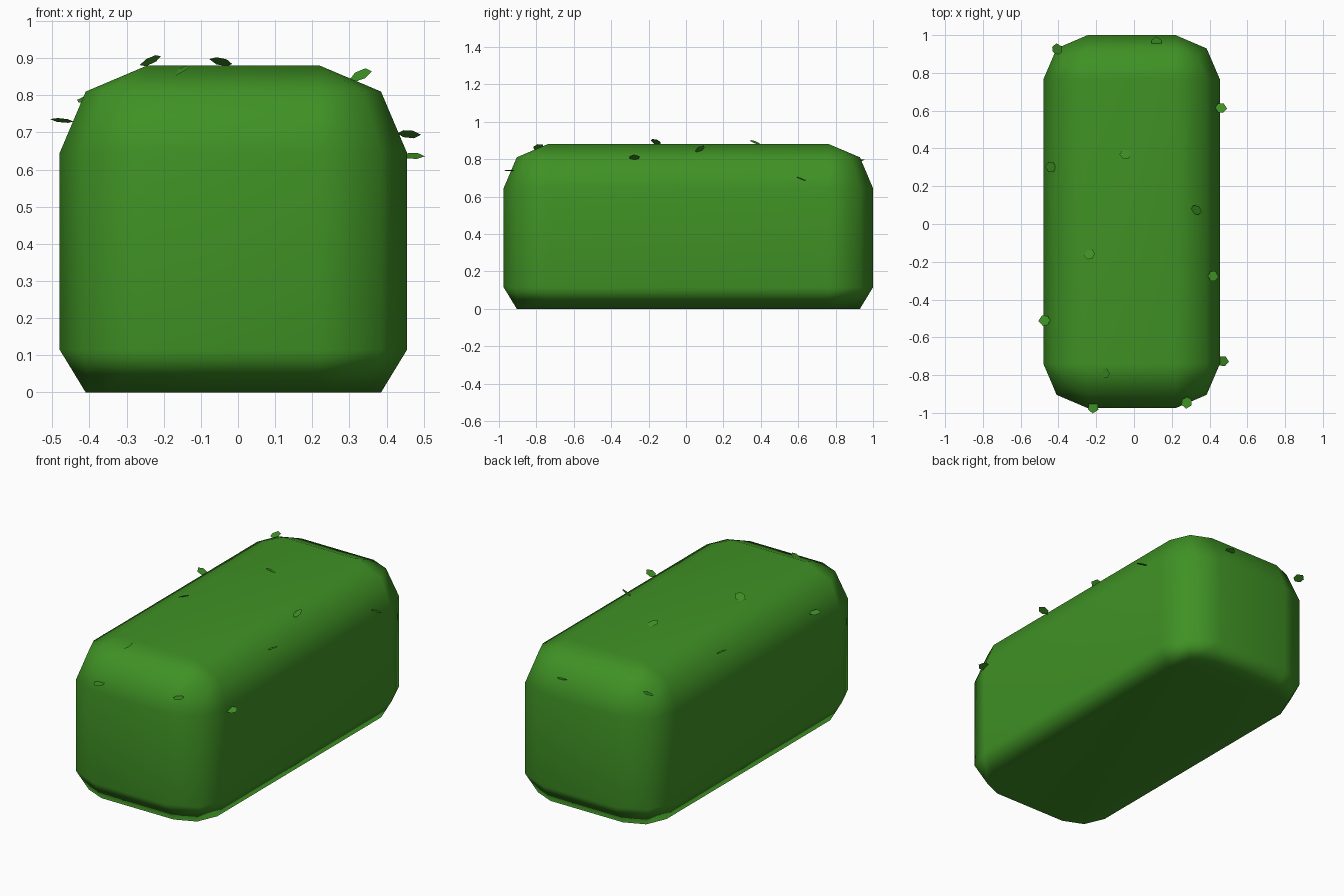
import bpy, bmesh
from mathutils import Vector

cube = bpy.data.objects.get("Cube")
if cube:
    bpy.data.objects.remove(cube, do_unlink=True)


def make_material(name, colour):
    mat = bpy.data.materials.new(name)
    mat.use_nodes = True
    mat.diffuse_color = colour
    mat.node_tree.nodes["Principled BSDF"].inputs["Base Color"].default_value = colour
    return mat


hedge_green = make_material("hedge_green", (0.05, 0.285, 0.018, 1))


def finish(name, bm):
    mesh = bpy.data.meshes.new(name)
    bm.to_mesh(mesh)
    bm.free()
    mesh.materials.append(hedge_green)
    obj = bpy.data.objects.new(name, mesh)
    bpy.context.collection.objects.link(obj)
    return obj


# Clipped hedge: stacked outlines with rounded corners
CX, CY, HALF_X, HALF_Y = -0.0125, 0.0125, 0.4675, 0.9875


def ring(bm, z, inset, radius):
    hx, hy = HALF_X - inset, HALF_Y - inset
    corner = [(0, radius), (0.3 * radius, 0.3 * radius), (radius, 0)]
    verts = []
    for sx, sy in ((1, 1), (-1, 1), (-1, -1), (1, -1)):
        pts = corner if sx == sy else corner[::-1]
        for dx, dy in pts:
            verts.append(bm.verts.new((CX + sx * (hx - dx), CY + sy * (hy - dy), z)))
    return verts


bm = bmesh.new()
levels = [(0, 0.07, 0.165), (0.115, 0, 0.235), (0.645, 0, 0.235),
          (0.81, 0.07, 0.165), (0.88, 0.235, 0)]
rings = [ring(bm, *level) for level in levels]
for low, high in zip(rings, rings[1:]):
    for i in range(len(low)):
        j = (i + 1) % len(low)
        bm.faces.new((low[i], low[j], high[j], high[i]))
bm.faces.new(rings[0][::-1])
bm.faces.new(rings[-1])
bmesh.ops.remove_doubles(bm, verts=bm.verts, dist=0.0001)
bmesh.ops.recalc_face_normals(bm, faces=bm.faces)
for face in bm.faces:
    face.smooth = True
hedge = finish("hedge_body", bm)
hedge.modifiers.new("even_shading", "WEIGHTED_NORMAL")

# Stray leaves: position, then the way each one faces
LEAVES = [
    ((-0.405, 0.925, 0.79), (0.2, 0.3, -1)),
    ((0.12, 0.96, 0.75), (0, 0.2, -1)),
    ((0.46, 0.615, 0.695), (0.1, 0.4, 1)),
    ((-0.44, 0.3, 0.805), (0.45, 0, 0.9)),
    ((-0.045, 0.37, 0.89), (-0.2, -0.35, -0.9)),
    ((0.33, 0.075, 0.855), (-0.4, -0.45, 0.8)),
    ((-0.235, -0.16, 0.893), (0.4, -0.3, -0.8)),
    ((0.418, -0.275, 0.81), (-0.45, 0, 0.9)),
    ((-0.473, -0.51, 0.732), (-0.1, -0.2, -1)),
    ((0.47, -0.725, 0.637), (0, -0.3, 1)),
    ((-0.155, -0.79, 0.866), (-0.45, -0.2, 0.8)),
    ((-0.215, -0.97, 0.7), (0, 0, 1)),
    ((0.28, -0.945, 0.74), (-0.1, 0, 1)),
]
# Leaf outline: along the stem, across the stem
OUTLINE = [(-0.03, 0), (-0.015, -0.026), (0.012, -0.028),
           (0.033, -0.004), (0.014, 0.026), (-0.016, 0.024)]
bm = bmesh.new()
for place, facing in LEAVES:
    centre, normal = Vector(place), Vector(facing).normalized()
    # Stems point out from the nearest wall
    if abs(centre.y) > 0.9:
        out = Vector((0, centre.y, 0))
    else:
        out = Vector((centre.x, 0, 0))
    along = (out - normal * out.dot(normal)).normalized()
    across = normal.cross(along)
    verts = [bm.verts.new(centre + along * a + across * b) for a, b in OUTLINE]
    bm.faces.new(verts)
finish("stray_leaves", bm)
